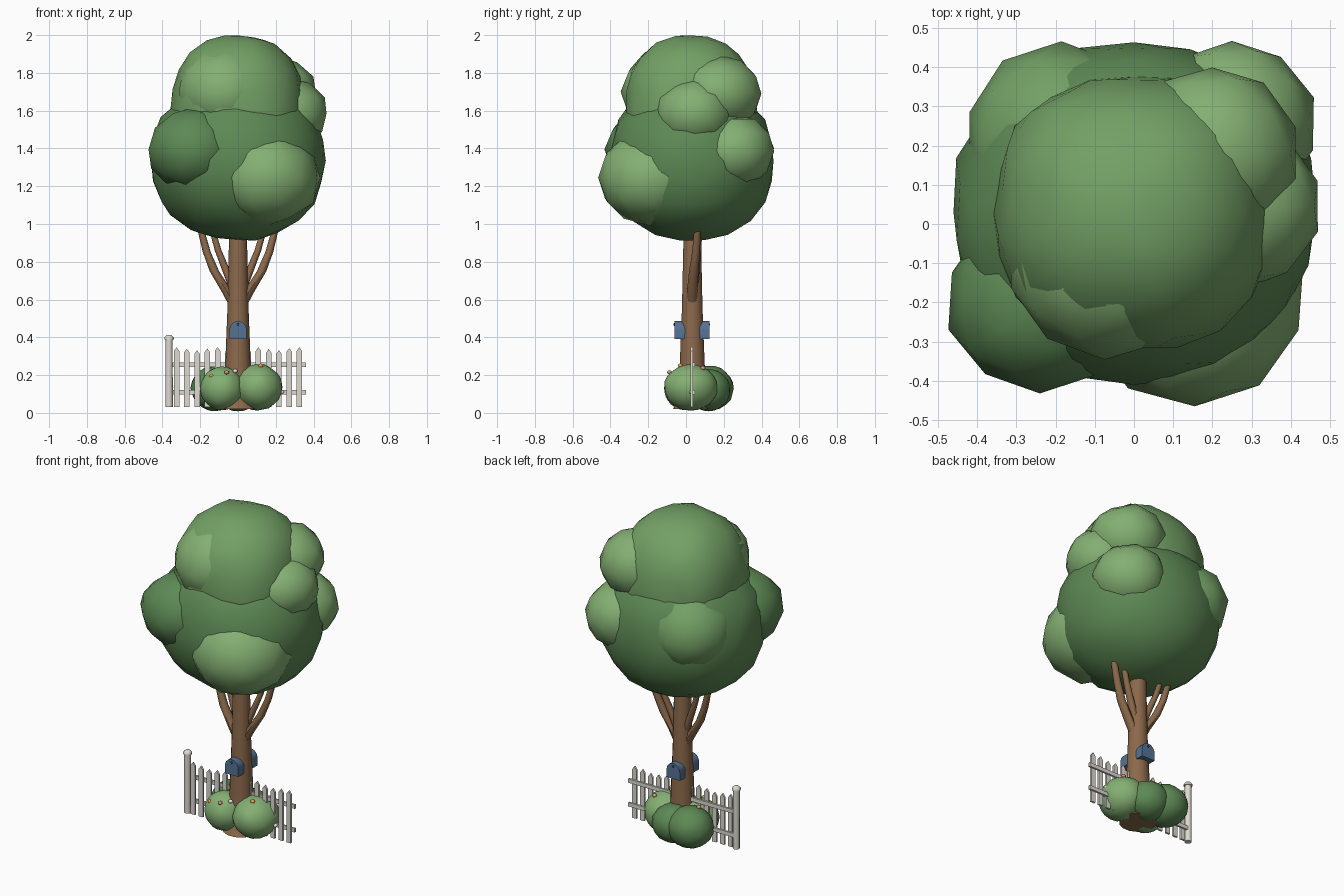
import bpy, bmesh, math, random
from mathutils import Vector

if "Cube" in bpy.data.objects:
    bpy.data.objects.remove(bpy.data.objects["Cube"])

random.seed(4)


def mat(name, r, g, b):
    m = bpy.data.materials.new(name)
    m.diffuse_color = (r, g, b, 1)
    m.use_nodes = True
    m.node_tree.nodes["Principled BSDF"].inputs["Base Color"].default_value = m.diffuse_color
    return m


DARK = mat("leaf_dark", 0.11, 0.25, 0.09)
MID = mat("leaf_mid", 0.17, 0.35, 0.13)
LIGHT = mat("leaf_light", 0.23, 0.43, 0.17)
BARK = mat("bark", 0.26, 0.14, 0.07)
BLUE = mat("blue_paint", 0.09, 0.17, 0.30)
HOLE = mat("dark_hole", 0.03, 0.05, 0.09)
FENCE = mat("pale_wood", 0.72, 0.70, 0.63)
ORANGE = mat("petal_orange", 0.80, 0.38, 0.10)
PINK = mat("petal_pink", 0.75, 0.28, 0.25)
WHITE = mat("petal_white", 0.85, 0.83, 0.78)


def finish(name, bm, material, smooth=True, angle=50):
    bmesh.ops.recalc_face_normals(bm, faces=bm.faces)
    me = bpy.data.meshes.new(name)
    bm.to_mesh(me)
    bm.free()
    ob = bpy.data.objects.new(name, me)
    bpy.context.collection.objects.link(ob)
    me.materials.append(material)
    if smooth:
        bpy.ops.object.select_all(action='DESELECT')
        bpy.context.view_layer.objects.active = ob
        ob.select_set(True)
        bpy.ops.object.shade_smooth_by_angle(angle=math.radians(angle))
    return ob


def blob(name, c, r, material, sub=3, rough=0.02, p=2.0):
    """Slightly uneven ball; p above 2 makes it a little boxier."""
    bm = bmesh.new()
    bmesh.ops.create_icosphere(bm, subdivisions=sub, radius=1)
    for v in bm.verts:
        k = 1 + random.uniform(-rough, rough)
        k /= sum(abs(t) ** p for t in v.co) ** (1 / p)
        v.co = Vector(c) + Vector([v.co[i] * r[i] * k for i in range(3)])
    return finish(name, bm, material)


def tube(name, pts, material, sides=8):
    """Tapered tube through (x, y, z, radius) points, rings kept level."""
    bm = bmesh.new()
    rings = []
    for x, y, z, r in pts:
        rings.append([bm.verts.new((x + r * math.cos(2 * math.pi * i / sides),
                                    y + r * math.sin(2 * math.pi * i / sides), z))
                      for i in range(sides)])
    for a, b in zip(rings, rings[1:]):
        for i in range(sides):
            j = (i + 1) % sides
            bm.faces.new((a[i], a[j], b[j], b[i]))
    bm.faces.new(rings[0])
    bm.faces.new(rings[-1])
    return finish(name, bm, material)


def extrude_xz(name, outline, y0, y1, material, smooth=False):
    bm = bmesh.new()
    f = bm.faces.new([bm.verts.new((x, y0, z)) for x, z in outline])
    top = bmesh.ops.extrude_face_region(bm, geom=[f])["geom"]
    bmesh.ops.translate(bm, vec=(0, y1 - y0, 0),
                        verts=[v for v in top if isinstance(v, bmesh.types.BMVert)])
    return finish(name, bm, material, smooth)


CY = 0.033  # trunk and fence line

# Trunk with flared foot
tube("trunk", [(0, CY, 0.02, 0.105), (0, CY, 0.045, 0.09), (0, CY, 0.08, 0.077),
               (0, CY, 0.25, 0.068), (0, CY, 0.55, 0.056), (0, CY, 0.95, 0.047),
               (0, CY, 1.15, 0.035)], BARK, 14)

# Branches: an outer and an inner one on each side
for s, side in ((-1, "left"), (1, "right")):
    tube("outer_branch_" + side,
         [(s * 0.02, CY, 0.57, 0.028), (s * 0.06, CY, 0.645, 0.028),
          (s * 0.125, CY + 0.008, 0.75, 0.025), (s * 0.165, CY + 0.02, 0.85, 0.021),
          (s * 0.205, CY + 0.03, 1.0, 0.017)], BARK)
    tube("inner_branch_" + side,
         [(s * 0.03, CY + 0.01, 0.67, 0.022), (s * 0.065, CY + 0.018, 0.76, 0.021),
          (s * 0.105, CY + 0.03, 0.86, 0.018), (s * 0.145, CY + 0.04, 1.0, 0.015)], BARK)

# Canopy: two big masses plus leaf clusters
blob("canopy_lower", (0, 0.03, 1.335), (0.465, 0.438, 0.425), DARK, p=2.12)
blob("canopy_upper", (0, 0.03, 1.6), (0.352, 0.35, 0.397), MID, p=2.35)
for name, c, r, m in (
        ("front_left", (-0.24, -0.195, 1.395), (0.24, 0.235, 0.222), DARK),
        ("front_right", (0.155, -0.185, 1.245), (0.285, 0.285, 0.25), LIGHT),
        ("right_side", (0.268, 0.045, 1.585), (0.21, 0.21, 0.185), LIGHT),
        ("upper_right", (0.2, 0.18, 1.69), (0.22, 0.22, 0.2), LIGHT),
        ("back_right", (0.25, 0.255, 1.385), (0.215, 0.215, 0.195), LIGHT),
        ("back_left", (-0.185, 0.21, 1.40), (0.25, 0.25, 0.24), MID),
        ("upper_left", (-0.075, -0.085, 1.70), (0.255, 0.262, 0.24), LIGHT)):
    blob("leaf_cluster_" + name, c, r, m, 2, 0.025)

# Bushes at the foot
blob("bush_right", (0.107, 0.025, 0.135), (0.127, 0.142, 0.122), LIGHT)
blob("bush_left", (-0.085, -0.005, 0.13), (0.115, 0.11, 0.115), LIGHT)
blob("bush_back_left", (-0.12, 0.125, 0.13), (0.13, 0.128, 0.12), DARK)
blob("bush_back", (0.0, 0.12, 0.12), (0.125, 0.115, 0.112), DARK)

# Flowers on the bushes
for i, (x, y, z, m) in enumerate((
        (-0.14, -0.07, 0.195, ORANGE), (0.12, -0.03, 0.25, ORANGE),
        (-0.015, -0.05, 0.222, WHITE), (-0.06, -0.088, 0.215, PINK),
        (0.15, 0.09, 0.237, PINK), (-0.15, 0.09, 0.246, PINK),
        (0.231, 0.03, 0.11, WHITE))):
    blob("flower_%d" % i, (x, y, z), (0.013, 0.013, 0.011), m, 2, 0)

# Picket fence
for i in range(13):
    x = (i - 6) * 0.0542
    h = 0.34 + 0.008 * math.cos(i * 1.6)
    w = 0.0145
    extrude_xz("picket_%d" % i, [(x - w, 0.03), (x + w, 0.03), (x + w, h - 0.02),
                                 (x, h), (x - w, h - 0.02)],
               CY - 0.008, CY + 0.004, FENCE)
for z, n in ((0.11, "lower"), (0.255, "upper")):
    extrude_xz("rail_" + n, [(-0.365, z - 0.012), (0.36, z - 0.012),
                             (0.36, z + 0.012), (-0.365, z + 0.012)],
               CY + 0.002, CY + 0.014, FENCE)
tube("fence_post", [(-0.365, CY, 0.03, 0.02), (-0.365, CY, 0.39, 0.019)], FENCE)
tube("post_cap", [(-0.365, CY, 0.388, 0.025), (-0.365, CY, 0.40, 0.025),
                  (-0.365, CY, 0.412, 0.012)], FENCE)

# Arched bird boxes on the front and back of the trunk
arch = [(-0.045, 0.392), (0.045, 0.392)] + [
    (0.045 * math.cos(math.pi * i / 10), 0.44 + 0.046 * math.sin(math.pi * i / 10))
    for i in range(11)]
for n, y0, y1, yk in (("front", -0.062, 0.0, -0.062), ("back", 0.066, 0.124, 0.124)):
    extrude_xz("bird_box_" + n, arch, y0, y1, BLUE, True)
    blob("bird_box_hole_" + n, (0, yk, 0.468), (0.007, 0.004, 0.007), HOLE, 2, 0)
